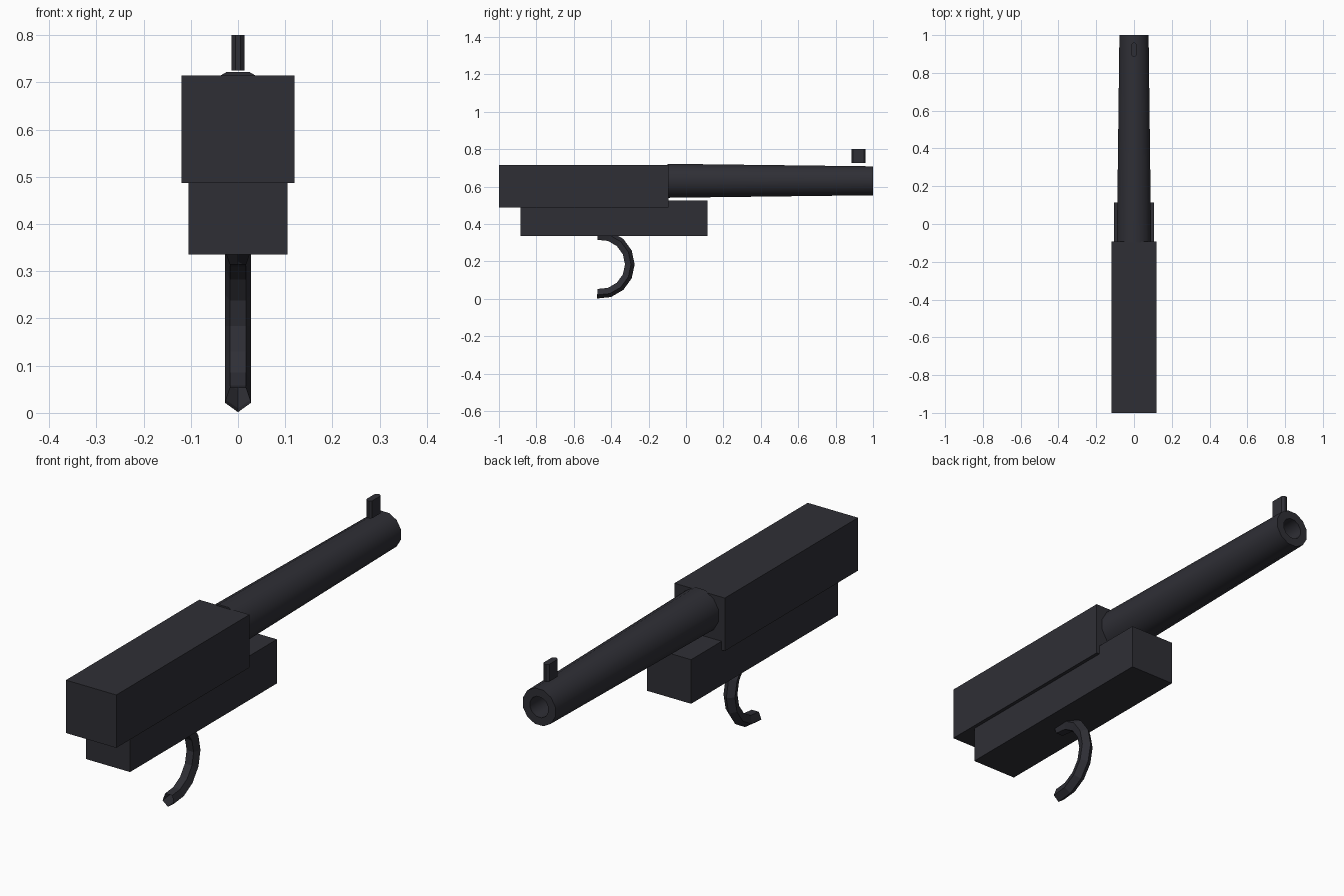
import bpy, bmesh
from math import sin, cos, radians, tau
from mathutils import Vector

cube = bpy.data.objects.get("Cube")
if cube:
    bpy.data.objects.remove(cube, do_unlink=True)

COLOUR = (0.028, 0.028, 0.036, 1)
metal = bpy.data.materials.new("dark_gunmetal")
metal.use_nodes = True
metal.diffuse_color = COLOUR
for node in metal.node_tree.nodes:
    if node.type == 'BSDF_PRINCIPLED':
        node.inputs["Base Color"].default_value = COLOUR


def finish(name, bm):
    bmesh.ops.recalc_face_normals(bm, faces=bm.faces)
    mesh = bpy.data.meshes.new(name)
    bm.to_mesh(mesh)
    bm.free()
    mesh.materials.append(metal)
    obj = bpy.data.objects.new(name, mesh)
    bpy.context.collection.objects.link(obj)
    return obj


def box(name, half_x, y, z, chamfer=0):
    """Box centred on x, optionally with chamfered upright edges."""
    bm = bmesh.new()
    bmesh.ops.create_cube(bm, size=1)
    for v in bm.verts:
        v.co = Vector((v.co.x * 2 * half_x,
                       y[0] + (v.co.y + 0.5) * (y[1] - y[0]),
                       z[0] + (v.co.z + 0.5) * (z[1] - z[0])))
    if chamfer:
        upright = [e for e in bm.edges
                   if abs(e.verts[0].co.z - e.verts[1].co.z) > 0.01]
        bmesh.ops.bevel(bm, geom=upright, offset=chamfer, segments=1,
                        affect='EDGES')
    return finish(name, bm)


def bridge(bm, rings):
    """Skin consecutive closed rings with quads."""
    for a, b in zip(rings, rings[1:]):
        n = len(a)
        for i in range(n):
            j = (i + 1) % n
            bm.faces.new((a[i], a[j], b[j], b[i]))


# Body
box("receiver", 0.12, (-1.0, -0.093), (0.487, 0.715))
box("lower_frame", 0.105, (-0.885, 0.115), (0.335, 0.525))

# Tapered barrel with a blind bore: (y, radius) along its axis
SIDES, AXIS_Z = 12, 0.631
bm = bmesh.new()
rings = []
for y, r in ((-0.098, 0.094), (1.0, 0.08), (1.0, 0.045), (0.7, 0.045)):
    angles = [tau * (i + 0.5) / SIDES for i in range(SIDES)]
    rings.append([bm.verts.new((r * cos(a), y, AXIS_Z + r * sin(a)))
                  for a in angles])
bridge(bm, rings)
bm.faces.new(rings[0])
bm.faces.new(rings[-1])
barrel = finish("barrel", bm)
bpy.ops.object.select_all(action='DESELECT')
barrel.select_set(True)
bpy.context.view_layer.objects.active = barrel
bpy.ops.object.shade_smooth_by_angle(angle=radians(40))

# Front sight
box("front_sight", 0.014, (0.885, 0.96), (0.725, 0.80), chamfer=0.009)

# Curved trigger: open five-sided tube swept along an arc
MAJOR, MINOR = 0.155, 0.0285
bm = bmesh.new()
rings = []
for step in range(-4, 5):
    a = radians(24 * step)
    ring = []
    for k in range(5):
        t = tau * k / 5
        reach = MAJOR + MINOR * cos(t)
        ring.append(bm.verts.new((MINOR * sin(t), -0.458 + reach * cos(a),
                                  0.184 + reach * sin(a))))
    rings.append(ring)
bridge(bm, rings)
finish("trigger", bm)
